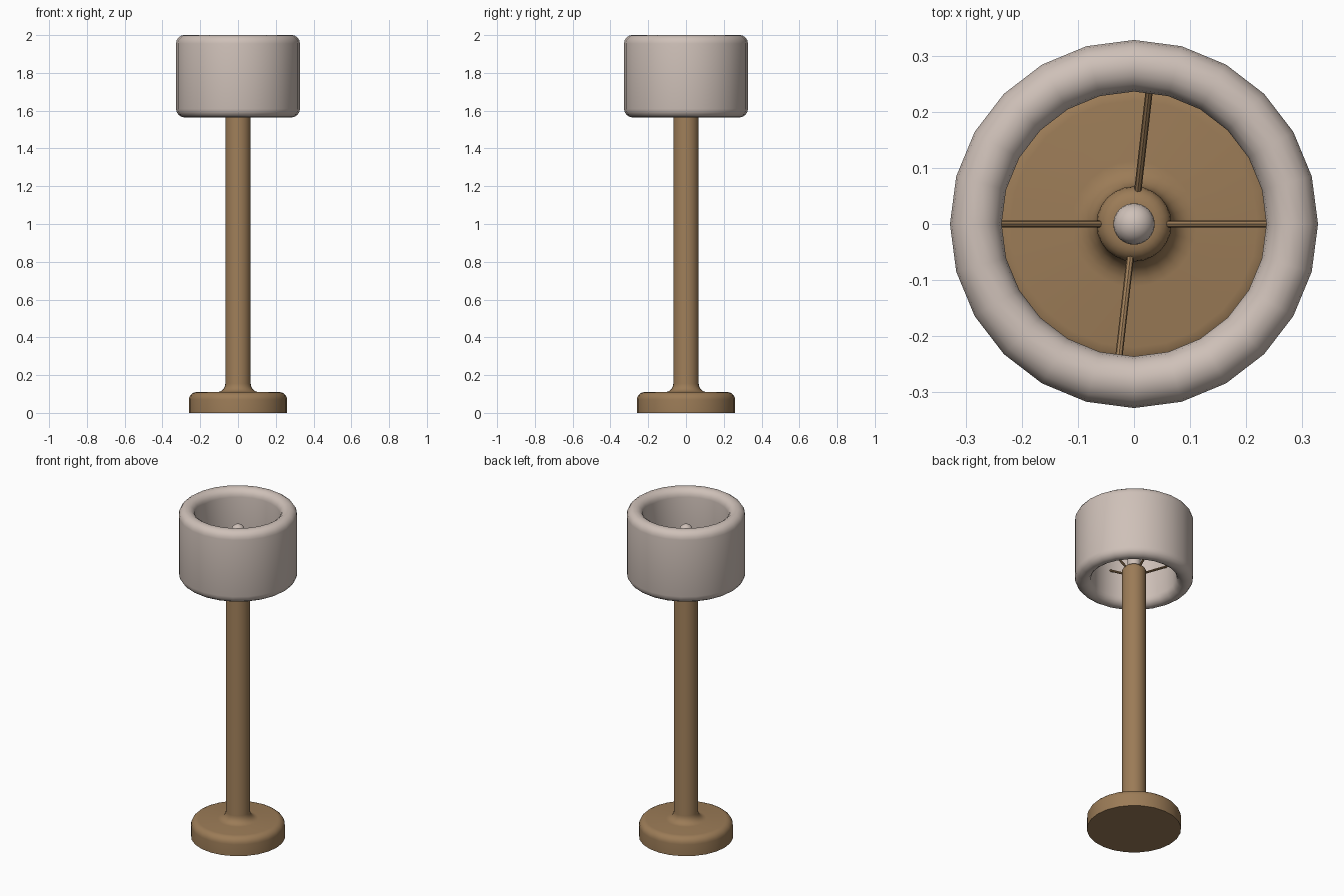
import bpy, bmesh, math
from mathutils import Vector

if "Cube" in bpy.data.objects:
    bpy.data.objects.remove(bpy.data.objects["Cube"])


def material(name, rgb):
    m = bpy.data.materials.new(name)
    m.diffuse_color = (*rgb, 1)
    m.use_nodes = True
    m.node_tree.nodes["Principled BSDF"].inputs["Base Color"].default_value = m.diffuse_color
    return m


WOOD = material("wood", (0.33, 0.20, 0.095))
CLOTH = material("cloth", (0.62, 0.53, 0.48))


def arc(cr, cz, rad, a0, a1, n=5, squash=1.0):
    """Points (radius, height) along an arc, angles in degrees."""
    pts = []
    for i in range(n + 1):
        a = math.radians(a0 + (a1 - a0) * i / n)
        pts.append((cr + rad * math.cos(a), cz + rad * squash * math.sin(a)))
    return pts


def finish(name, bm, mat):
    bmesh.ops.recalc_face_normals(bm, faces=bm.faces)
    me = bpy.data.meshes.new(name)
    bm.to_mesh(me)
    bm.free()
    ob = bpy.data.objects.new(name, me)
    bpy.context.collection.objects.link(ob)
    me.materials.append(mat)
    bpy.ops.object.select_all(action='DESELECT')
    ob.select_set(True)
    bpy.context.view_layer.objects.active = ob
    bpy.ops.object.shade_smooth_by_angle(angle=math.radians(40))
    return ob


def lathe(name, profile, mat, seg=24, closed=False):
    """Turn a profile of (radius, height) points about the z axis."""
    bm = bmesh.new()
    vs = [bm.verts.new((r, 0, z)) for r, z in profile]
    edges = [bm.edges.new(p) for p in zip(vs, vs[1:])]
    if closed:
        edges.append(bm.edges.new((vs[-1], vs[0])))
    bmesh.ops.spin(bm, geom=vs + edges, cent=(0, 0, 0), axis=(0, 0, 1),
                   angle=math.tau, steps=seg, use_duplicate=False)
    bmesh.ops.remove_doubles(bm, verts=bm.verts, dist=1e-4)
    return finish(name, bm, mat)


# Round base flowing into the pole, with a softened pole top
lathe("base_and_pole",
      [(0, 0), (0.26, 0)]
      + arc(0.22, 0.07, 0.04, 0, 90)
      + arc(0.112, 0.155, 0.045, 270, 180)
      + arc(0.037, 1.635, 0.03, 0, 90)
      + [(0, 1.665)], WOOD)

# Thick ring-shaped shade with rolled rims
lathe("shade",
      arc(0.282, 1.955, 0.046, 0, 180, 8)
      + arc(0.282, 1.61, 0.046, 180, 360, 8), CLOTH, closed=True)

# Bulb standing on the pole
lathe("bulb", [(0, 1.65), (0.037, 1.65)] + arc(0, 1.863, 0.037, 0, 90), CLOTH)

# Four struts rising from the pole top to the shade wall
bm = bmesh.new()
for deg in (0, 83.5, 180, 263.5):
    a = math.radians(deg)
    d = Vector((math.cos(a), math.sin(a), 0))
    p0 = d * 0.045 + Vector((0, 0, 1.64))
    p1 = d * 0.26 + Vector((0, 0, 1.775))
    axis = p1 - p0
    mat = axis.to_track_quat('Z', 'Y').to_matrix().to_4x4()
    mat.translation = (p0 + p1) / 2
    bmesh.ops.create_cone(bm, cap_ends=True, segments=8, radius1=0.0065,
                          radius2=0.0065, depth=axis.length, matrix=mat)
finish("shade_struts", bm, WOOD)
